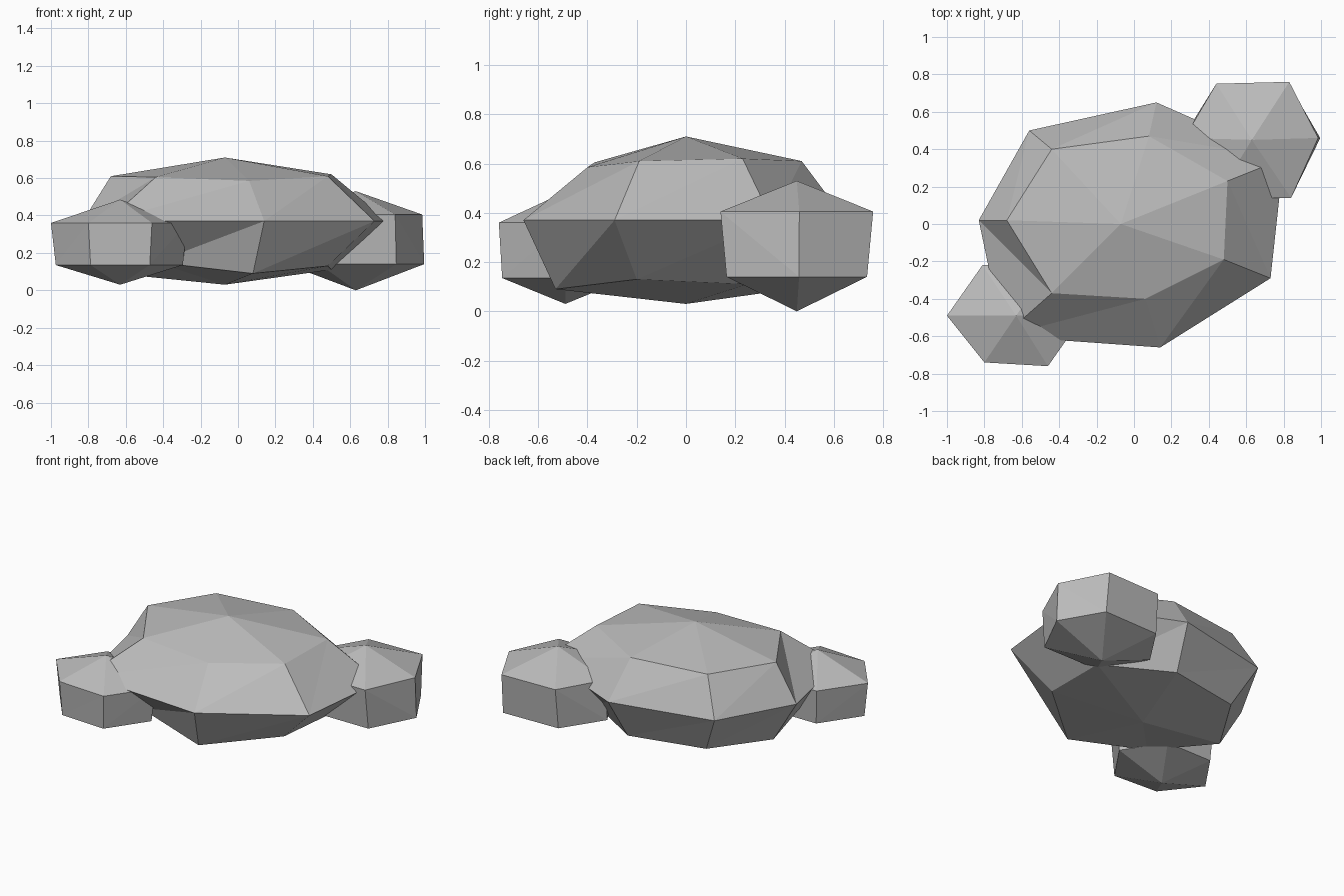
import bpy
import bmesh

# Remove the default object
default_cube = bpy.data.objects.get("Cube")
if default_cube:
    bpy.data.objects.remove(default_cube, do_unlink=True)

# Single stone colour
stone = bpy.data.materials.new("stone_grey")
stone.use_nodes = True
stone.diffuse_color = (0.5, 0.5, 0.5, 1)
stone.node_tree.nodes["Principled BSDF"].inputs["Base Color"].default_value = stone.diffuse_color


def build_rock(name, bottom, rings, top):
    """Join stacked rings of points into a closed, faceted rock."""
    bm = bmesh.new()
    low = bm.verts.new(bottom)
    high = bm.verts.new(top)
    loops = [[bm.verts.new(point) for point in ring] for ring in rings]
    count = len(loops[0])
    for i in range(count):
        j = (i + 1) % count
        # Caps fan out from the two tips
        bm.faces.new((low, loops[0][i], loops[0][j]))
        bm.faces.new((high, loops[-1][i], loops[-1][j]))
        # Side bands, all split along the same diagonal
        for under, over in zip(loops, loops[1:]):
            bm.faces.new((under[i], under[j], over[i]))
            bm.faces.new((under[j], over[j], over[i]))
    bmesh.ops.recalc_face_normals(bm, faces=bm.faces)
    mesh = bpy.data.meshes.new(name)
    bm.to_mesh(mesh)
    bm.free()
    mesh.materials.append(stone)
    rock = bpy.data.objects.new(name, mesh)
    bpy.context.collection.objects.link(rock)
    return rock


def build_small_rock(name, centre, outline, heights, taper):
    """Six-sided rock: one outline, repeated lower down with a slight taper."""
    cx, cy = centre
    base, lower, upper, peak = heights
    upper_ring = [(x, y, upper) for x, y in outline]
    lower_ring = [(cx + (x - cx) * taper[0], cy + (y - cy) * taper[1], lower)
                  for x, y in outline]
    return build_rock(name, (cx, cy, base), [lower_ring, upper_ring], (cx, cy, peak))


# Large central boulder: foot, waist and shoulder rings
foot = [(-0.66, 0.02, 0.09), (-0.43, 0.4, 0.11), (0.08, 0.5, 0.1), (0.5, 0.25, 0.11),
        (0.48, -0.2, 0.13), (0.08, -0.53, 0.09), (-0.44, -0.4, 0.15)]
waist = [(x, y, 0.37) for x, y in
         [(-0.83, 0.02), (-0.56, 0.5), (0.12, 0.65), (0.8, 0.35),
          (0.73, -0.29), (0.14, -0.66), (-0.7, -0.6)]]
shoulder = [(-0.68, 0.02, 0.61), (-0.44, 0.4, 0.61), (0.08, 0.47, 0.61), (0.5, 0.23, 0.62),
            (0.48, -0.19, 0.61), (0.06, -0.4, 0.585), (-0.44, -0.37, 0.605)]
build_rock("large_boulder", (-0.07, 0, 0.03), [foot, waist, shoulder], (-0.07, 0, 0.71))

# Small rock at the back left
build_small_rock(
    "back_left_rock", (0.63, 0.45),
    [(0.985, 0.46), (0.83, 0.76), (0.44, 0.75), (0.27, 0.46), (0.44, 0.14), (0.84, 0.14)],
    (0, 0.14, 0.405, 0.53), (1.03, 0.92))

# Small rock at the front right
build_small_rock(
    "front_right_rock", (-0.63, -0.49),
    [(-1, -0.49), (-0.81, -0.22), (-0.45, -0.22), (-0.27, -0.49), (-0.46, -0.76), (-0.8, -0.74)],
    (0.03, 0.135, 0.36, 0.485), (0.93, 0.95))
